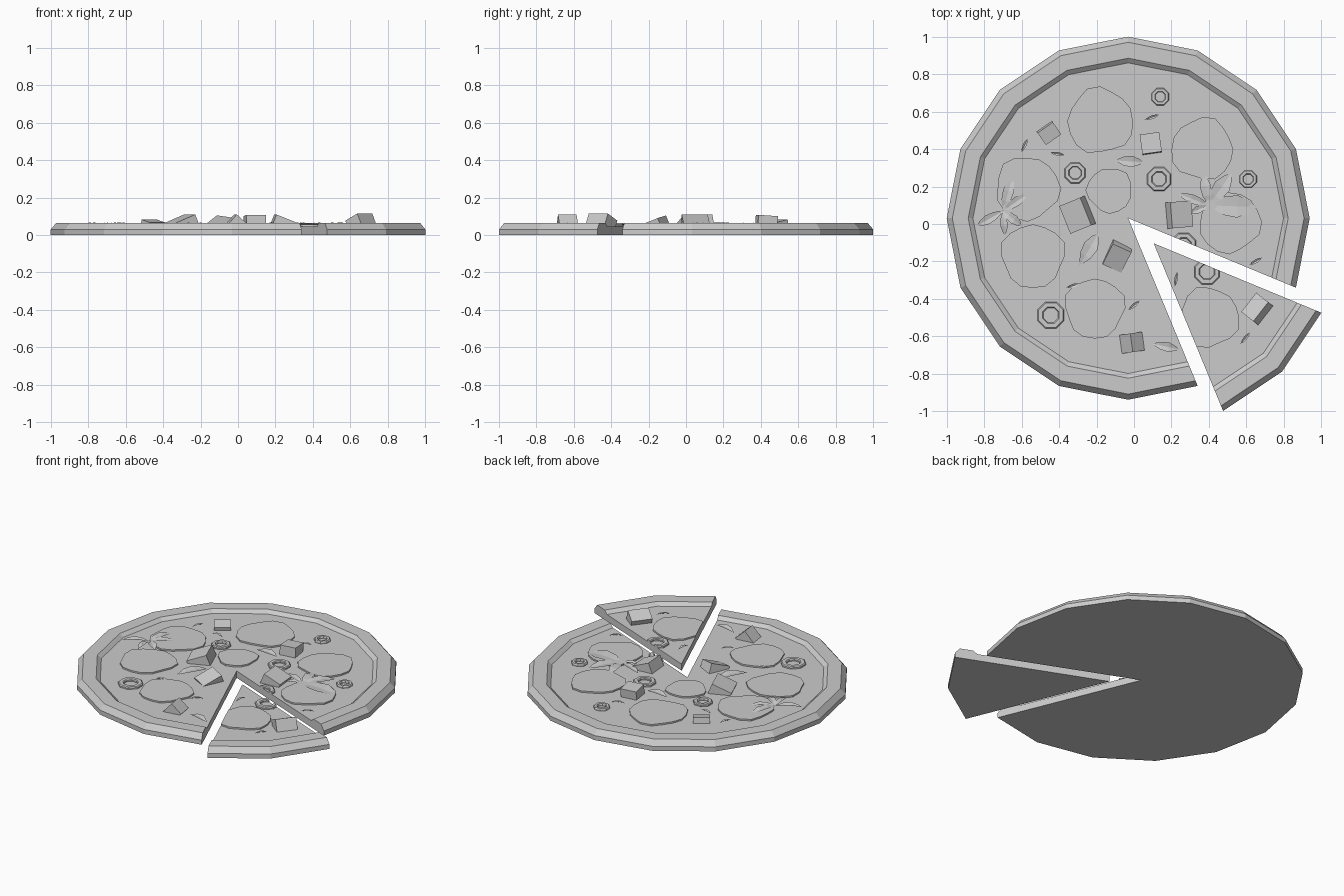
import bpy, bmesh, math
from mathutils import Vector, Matrix

if "Cube" in bpy.data.objects:
    bpy.data.objects.remove(bpy.data.objects["Cube"])

FLOOR = 0.045
MAIN = Vector((-0.031, 0.031, 0))      # centre of the pizza
SLICE = Vector((0.105, -0.103, 0))     # tip of the pulled slice
C, S = math.cos(math.pi / 8), math.sin(math.pi / 8)


def finish(bm, name):
    bmesh.ops.recalc_face_normals(bm, faces=bm.faces)
    me = bpy.data.meshes.new(name)
    bm.to_mesh(me)
    bm.free()
    ob = bpy.data.objects.new(name, me)
    bpy.context.collection.objects.link(ob)
    return ob


def cut(bm, co, no):
    """Keep the side the normal points to, and close the hole."""
    r = bmesh.ops.bisect_plane(bm, geom=bm.verts[:] + bm.edges[:] + bm.faces[:],
                               plane_co=co, plane_no=no, clear_inner=True)
    edges = [e for e in r['geom_cut'] if isinstance(e, bmesh.types.BMEdge)]
    if edges:
        bmesh.ops.holes_fill(bm, edges=[e for e in edges if e.is_boundary])


# Dough with raised crust, revolved in 22.5 degree steps
def dough(name, centre, start, steps):
    prof = [(0, 0), (0.97, 0), (0.97, 0.03), (0.94, 0.065),
            (0.855, 0.065), (0.83, FLOOR), (0, FLOOR)]
    bm = bmesh.new()
    rows = []
    for i in range(steps + 1):
        a = math.radians(start + 22.5 * i)
        rows.append([bm.verts.new(centre + Vector((r * math.cos(a), r * math.sin(a), z)))
                     for r, z in prof])
    for p, q in zip(rows, rows[1:]):
        for j in range(len(prof) - 1):
            bm.faces.new((p[j], p[j + 1], q[j + 1], q[j]))
    bm.faces.new(rows[0])
    bm.faces.new(rows[-1])
    bmesh.ops.remove_doubles(bm, verts=bm.verts, dist=1e-5)
    finish(bm, name)


dough("pizza_base", MAIN, -22.5, 14)
dough("pizza_slice", SLICE, -67.5, 2)


# Thin sausage discs with a wobbly outline
def disc(name, x, y, r, seed, cuts=()):
    bm = bmesh.new()
    n = 16
    vs = []
    for i in range(n):
        a = 2 * math.pi * i / n
        k = r * (1 + 0.05 * math.sin(3 * a + seed) + 0.04 * math.sin(5 * a + 2 * seed))
        vs.append(bm.verts.new((x + k * math.cos(a), y + k * math.sin(a), FLOOR - 0.005)))
    f = bm.faces.new(vs)
    ex = bmesh.ops.extrude_face_region(bm, geom=[f])
    bmesh.ops.translate(bm, vec=(0, 0, 0.015),
                        verts=[v for v in ex['geom'] if isinstance(v, bmesh.types.BMVert)])
    if f.is_valid is False or len([q for q in bm.faces if len(q.verts) == n]) < 2:
        bm.faces.new(vs)
    for co, no in cuts:
        cut(bm, co, no)
    finish(bm, name)


discs = [(-0.54, -0.17, 0.17), (-0.57, 0.19, 0.17), (-0.18, 0.55, 0.175),
         (0.365, 0.40, 0.165), (-0.13, 0.18, 0.12), (-0.21, -0.45, 0.16), (0.51, 0.01, 0.165)]
for i, (x, y, r) in enumerate(discs):
    disc("sausage_disc", x, y, r, i * 1.3)
disc("slice_sausage_disc", 0.40, -0.50, 0.16, 2.0,
     [(SLICE, (C, S, 0)), (SLICE, (-S, -C, 0))])


# Eight-sided olive rings
def ring(name, x, y, r, cuts=()):
    prof = [(r, FLOOR - 0.005), (r, FLOOR + 0.009), (0.92 * r, FLOOR + 0.015),
            (0.62 * r, FLOOR + 0.015), (0.55 * r, FLOOR + 0.009), (0.55 * r, FLOOR - 0.005)]
    bm = bmesh.new()
    rows = []
    for i in range(8):
        a = math.pi / 4 * (i + 0.5)
        rows.append([bm.verts.new((x + q * math.cos(a), y + q * math.sin(a), z)) for q, z in prof])
    for i in range(8):
        p, q = rows[i], rows[(i + 1) % 8]
        for j in range(6):
            k = (j + 1) % 6
            bm.faces.new((p[j], p[k], q[k], q[j]))
    for co, no in cuts:
        cut(bm, co, no)
    finish(bm, name)


for x, y, r in [(0.14, 0.68, 0.05), (-0.315, 0.273, 0.06), (0.134, 0.24, 0.07),
                (0.61, 0.24, 0.05), (-0.444, -0.487, 0.077)]:
    ring("olive_ring", x, y, r)
ring("cut_olive_ring", 0.265, -0.115, 0.073, [(MAIN, (S, C, 0))])
ring("slice_olive_ring", 0.39, -0.255, 0.073, [(SLICE, (-S, -C, 0))])


# Cheese cubes, tilted and sunk into the top
def cube(x, y, sx, sy, yaw, tx, ty, peak):
    bm = bmesh.new()
    rot = [Matrix.Rotation(math.radians(a), 4, ax) for a, ax in ((yaw, 'Z'), (tx, 'X'), (ty, 'Y'))]
    bmesh.ops.create_cube(bm, size=1, matrix=rot[0] @ rot[1] @ rot[2] @ Matrix.Diagonal((sx, sy, 0.1, 1)))
    top = max(v.co.z for v in bm.verts)
    bmesh.ops.translate(bm, verts=bm.verts, vec=(0, 0, peak - top))
    cut(bm, (0, 0, FLOOR - 0.01), (0, 0, 1))
    xs = [v.co.x for v in bm.verts]
    ys = [v.co.y for v in bm.verts]
    bmesh.ops.translate(bm, verts=bm.verts, vec=(x - (min(xs) + max(xs)) / 2, y - (min(ys) + max(ys)) / 2, 0))
    finish(bm, "cheese_cube")


for args in [(-0.455, 0.487, 0.10, 0.08, 35, 12, 0, 0.083),
             (0.09, 0.43, 0.105, 0.105, 8, -4, 0, 0.108),
             (-0.30, 0.05, 0.13, 0.16, 22, 0, -22, 0.11),
             (-0.09, -0.17, 0.11, 0.13, -27, 20, 8, 0.105),
             (0.24, 0.05, 0.12, 0.14, 5, 0, 22, 0.11),
             (-0.015, -0.635, 0.085, 0.10, 8, 0, 42, 0.11),
             (0.66, -0.455, 0.09, 0.13, -38, 0, -25, 0.115)]:
    cube(*args)


# Folded basil leaves: pointed outline with a raised or sunken midrib
def leaf(name, px, py, qx, qy, width, lift=0.012):
    p, q = Vector((px, py, 0)), Vector((qx, qy, 0))
    d = q - p
    side = Vector((-d.y, d.x, 0)).normalized() * width / 2
    bm = bmesh.new()
    rows = []
    for t, w in ((0, 0.08), (0.3, 0.8), (0.6, 1.0), (0.85, 0.55), (1, 0.03)):
        z = FLOOR + 0.004 + lift * math.sin(math.pi * t)
        mid = p + d * t
        rows.append([bm.verts.new(mid + side * w * k + Vector((0, 0, z + h * w)))
                     for k, h in ((-1, 0.006), (0, 0), (1, 0.006))])
    for a, b in zip(rows, rows[1:]):
        for j in (0, 1):
            bm.faces.new((a[j], a[j + 1], b[j + 1], b[j]))
    finish(bm, name)


# Two leaf sprigs (centre, then tip and width of each leaf)
sprigs = [((-0.70, 0.07), [(-0.65, 0.25, 0.06), (-0.57, 0.16, 0.05), (-0.84, -0.01, 0.05),
                           (-0.60, -0.01, 0.05), (-0.69, -0.06, 0.04)]),
          ((0.40, 0.10), [(0.52, 0.27, 0.09), (0.655, 0.09, 0.12), (0.24, 0.16, 0.05),
                          (0.37, 0.27, 0.06), (0.30, 0.06, 0.04)])]
for (cx, cy), tips in sprigs:
    for tx, ty, w in tips:
        leaf("basil_sprig_leaf", cx, cy, tx, ty, w)

# Loose leaves and small herb flakes
for args in [(-0.29, -0.22, -0.19, -0.05, 0.08), (-0.10, 0.34, 0.05, 0.33, 0.06),
             (0.10, -0.64, 0.24, -0.67, 0.05)]:
    leaf("loose_leaf", *args)
for x, y, ang in [(-0.585, 0.42, 65), (-0.41, 0.375, -10), (0.095, 0.57, 20), (-0.325, -0.33, 15),
                  (0.0, -0.435, 40), (0.225, -0.295, 80), (0.65, -0.20, 30), (0.595, -0.61, 50)]:
    dx, dy = 0.04 * math.cos(math.radians(ang)), 0.04 * math.sin(math.radians(ang))
    leaf("herb_flake", x - dx, y - dy, x + dx, y + dy, 0.02, 0.006)
